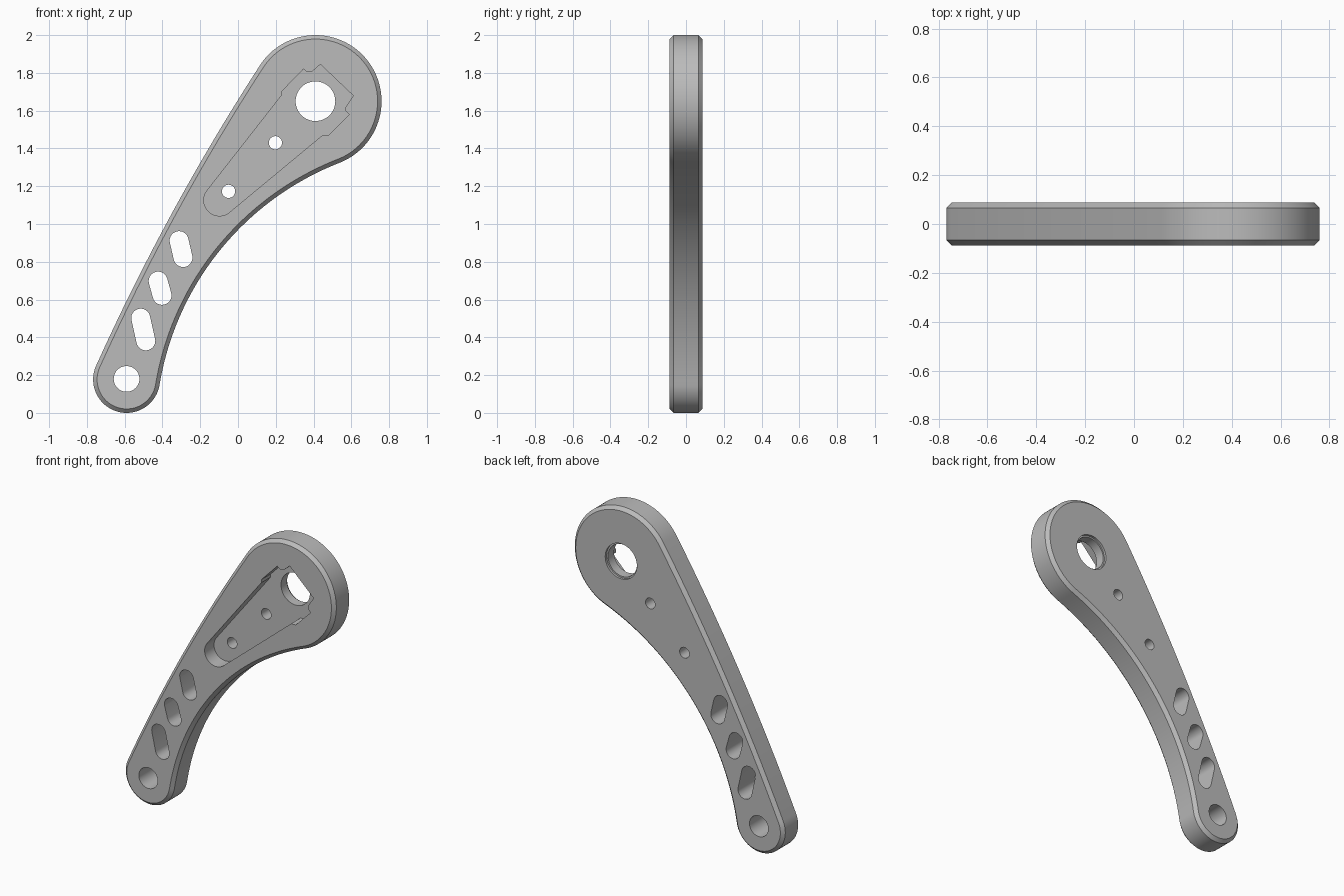
import bpy, bmesh, math
from mathutils import Vector

if "Cube" in bpy.data.objects:
    bpy.data.objects.remove(bpy.data.objects["Cube"], do_unlink=True)

grey = bpy.data.materials.new("plain_grey")
grey.use_nodes = True
colour = (0.5, 0.5, 0.5, 1)
grey.diffuse_color = colour
grey.node_tree.nodes["Principled BSDF"].inputs["Base Color"].default_value = colour

HALF = 0.0875       # half thickness of the plate
BEVEL = 0.021       # chamfer width
TOP, TOP_R = Vector((0.41, 1.65)), 0.35
LOW, LOW_R = Vector((-0.59, 0.177)), 0.177
INNER_R, OUTER_R = 1.53, 12.0


def arc(centre, radius, start, end, steps):
    """Points on a circle between two angles, in radians."""
    return [centre + radius * Vector((math.cos(a), math.sin(a)))
            for a in (start + (end - start) * i / steps for i in range(steps + 1))]


def angle(v):
    return math.atan2(v.y, v.x)


def meet(a, ra, b, rb):
    """Lower right crossing of two circles: centre of a tangent arc."""
    d = b - a
    along = (ra * ra - rb * rb + d.length_squared) / (2 * d.length)
    u = d.normalized()
    return a + u * along + Vector((u.y, -u.x)) * math.sqrt(ra * ra - along * along)


def arm_outline(inset):
    """Two round ends joined by a concave and a slightly convex arc."""
    hollow = meet(LOW, INNER_R + LOW_R, TOP, INNER_R + TOP_R)
    bulge = meet(LOW, OUTER_R - LOW_R, TOP, OUTER_R - TOP_R)
    top_in, low_in = angle(hollow - TOP), angle(hollow - LOW)
    top_out, low_out = angle(TOP - bulge), angle(LOW - bulge)
    full = 2 * math.pi
    pts = arc(TOP, TOP_R - inset, top_in, top_out % full, 64)
    pts += arc(bulge, OUTER_R - inset, top_out % full, low_out % full, 16)[1:-1]
    pts += arc(LOW, LOW_R - inset, low_out % full, low_in % full, 48)
    pts += arc(hollow, INNER_R + inset, (low_in + math.pi) % full,
               (top_in + math.pi) % full, 48)[1:-1]
    return pts


def loft(name, shells):
    """Each shell is a list of (depth, outline) rings, closed at both ends."""
    bm = bmesh.new()
    for rings in shells:
        loops = [[bm.verts.new((p.x, y, p.y)) for p in pts] for y, pts in rings]
        for a, b in zip(loops, loops[1:]):
            for i in range(len(a)):
                bm.faces.new((a[i - 1], a[i], b[i], b[i - 1]))
        bm.faces.new(loops[0])
        bm.faces.new(loops[-1])
    bmesh.ops.recalc_face_normals(bm, faces=bm.faces)
    mesh = bpy.data.meshes.new(name)
    bm.to_mesh(mesh)
    bm.free()
    mesh.materials.append(grey)
    obj = bpy.data.objects.new(name, mesh)
    bpy.context.collection.objects.link(obj)
    return obj


def prism(pts, front=-0.2, back=0.2):
    return [(front, pts), (back, pts)]


def circle(x, z, r):
    return arc(Vector((x, z)), r, 0, 2 * math.pi, 48)[:-1]


def slot(x1, z1, x2, z2, r):
    a, b = Vector((x1, z1)), Vector((x2, z2))
    t = angle(b - a)
    return (arc(b, r, t - math.pi / 2, t + math.pi / 2, 16)
            + arc(a, r, t + math.pi / 2, t + 3 * math.pi / 2, 16))


def cut(target, cutter):
    cutter.hide_render = True
    mod = target.modifiers.new("cut", "BOOLEAN")
    mod.operation = "DIFFERENCE"
    mod.solver = "EXACT"
    mod.object = cutter
    bpy.context.view_layer.objects.active = target
    bpy.ops.object.modifier_apply(modifier=mod.name)
    bpy.data.objects.remove(cutter, do_unlink=True)


# Chamfered lever arm
arm = loft("lever_arm", [[(y, arm_outline(inset)) for y, inset in (
    (-HALF, BEVEL), (BEVEL - HALF, 0), (HALF - BEVEL, 0), (HALF, BEVEL))]])

# Recess in the front face: notched head and rounded tail
head = [(0.23, 1.68), (0.23, 1.70), (0.346, 1.82), (0.365, 1.805), (0.39, 1.805),
        (0.436, 1.845), (0.61, 1.68), (0.57, 1.62), (0.57, 1.60), (0.588, 1.58),
        (0.48, 1.47), (0.447, 1.47)]
tail = arc(Vector((-0.098, 1.126)), 0.083, math.radians(-50), math.radians(-218), 24)
cut(arm, loft("recess_cutter", [prism([Vector(p) for p in head] + tail, -0.2, 0.01)]))

# Through holes and lightening slots
holes = [circle(*c) for c in ((0.41, 1.65, 0.105), (0.198, 1.43, 0.035),
                              (-0.05, 1.173, 0.035), (-0.59, 0.18, 0.068))]
holes += [slot(*s) for s in ((-0.312, 0.912, -0.291, 0.822, 0.05),
                             (-0.423, 0.698, -0.402, 0.622, 0.05),
                             (-0.515, 0.502, -0.488, 0.381, 0.05))]
cut(arm, loft("hole_cutter", [prism(h) for h in holes]))

# Shallow step round the back of the large hole
cut(arm, loft("step_cutter", [prism(circle(0.41, 1.65, 0.115), HALF - 0.015, 0.2)]))

bpy.ops.object.select_all(action="DESELECT")
arm.select_set(True)
bpy.context.view_layer.objects.active = arm
bpy.ops.object.shade_smooth_by_angle(angle=math.radians(30))
